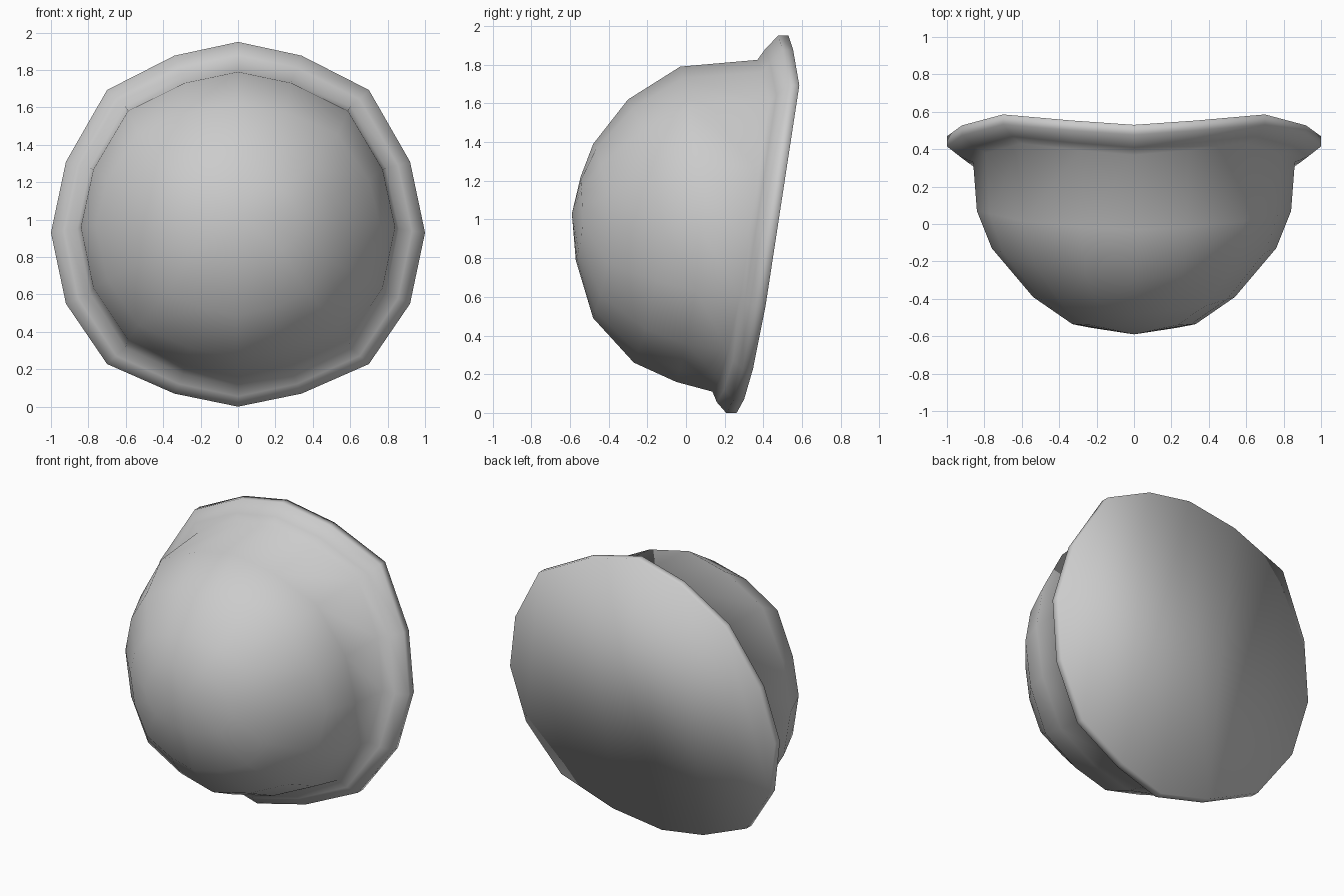
import bpy, bmesh

if "Cube" in bpy.data.objects:
    bpy.data.objects.remove(bpy.data.objects["Cube"])

# Right half of the 16-sided outline, top to bottom: (side fraction, height fraction)
OUTLINE = [(0, 1), (.34, .928), (.70, .748), (.92, .372), (1, 0),
           (.92, -.408), (.70, -.755), (.34, -.925), (0, -1)]
# Forward dip of the rim at the top and bottom
DIP = [.095, .06, 0, 0, 0, 0, .015, .037, .065]
TILT = .153

bm = bmesh.new()


def add_ring(point):
    """16 vertices: right half top to bottom, then the mirrored left half."""
    half = [point(i, s, h) for i, (s, h) in enumerate(OUTLINE)]
    pts = half + [(-x, y, z) for x, y, z in half[7:0:-1]]
    return [bm.verts.new(p) for p in pts]


def dome_ring(top, mid, bottom):
    (ty, tz), (mx, my, mz), (by, bz) = top, mid, bottom

    def point(i, s, h):
        ey, ez = (ty, tz) if h > 0 else (by, bz)
        return (mx * s, my + (ey - my) * h * h, mz + (ez - mz) * abs(h))
    return add_ring(point)


def rim_ring(width, y, z_top, z_mid, z_bottom):
    def point(i, s, h):
        dz = (z_top - z_mid) * h if h > 0 else (z_mid - z_bottom) * h
        return (width * s, y + TILT * dz - DIP[i], z_mid + dz)
    return add_ring(point)


# Dome, from the nose outwards
nose = bm.verts.new((0, -.59, 1.03))
rings = [
    dome_ring((-.545, 1.22), (.33, -.535, .98), (-.57, .79)),
    dome_ring((-.48, 1.39), (.54, -.39, .97), (-.48, .49)),
    dome_ring((-.30, 1.62), (.76, -.13, .97), (-.27, .26)),
    dome_ring((-.03, 1.79), (.84, .07, .96), (-.05, .16)),
    # Flared rim
    rim_ring(.86, .33, 1.825, .95, .11),
    rim_ring(.93, .36, 1.88, .94, .055),
    rim_ring(1.0, .415, 1.95, .93, 0),
    rim_ring(1.0, .469, 1.95, .93, 0),
]
for i in range(16):
    j = (i + 1) % 16
    bm.faces.new((nose, rings[0][i], rings[0][j]))
    for a, b in zip(rings, rings[1:]):
        bm.faces.new((a[i], b[i], b[j], a[j]))

# Hollow back, closed with upright strips
back = rings[-1]
for side in (1, -1):
    v = [back[(side * k) % 16] for k in range(9)]
    for k in range(3):
        bm.faces.new((v[k], v[k + 1], v[7 - k], v[8 - k]))
    bm.faces.new((v[3], v[4], v[5]))

bmesh.ops.recalc_face_normals(bm, faces=bm.faces[:])
for f in bm.faces:
    f.smooth = True

mesh = bpy.data.meshes.new("domed_shell")
bm.to_mesh(mesh)
bm.free()
bpy.context.collection.objects.link(bpy.data.objects.new("domed_shell", mesh))
